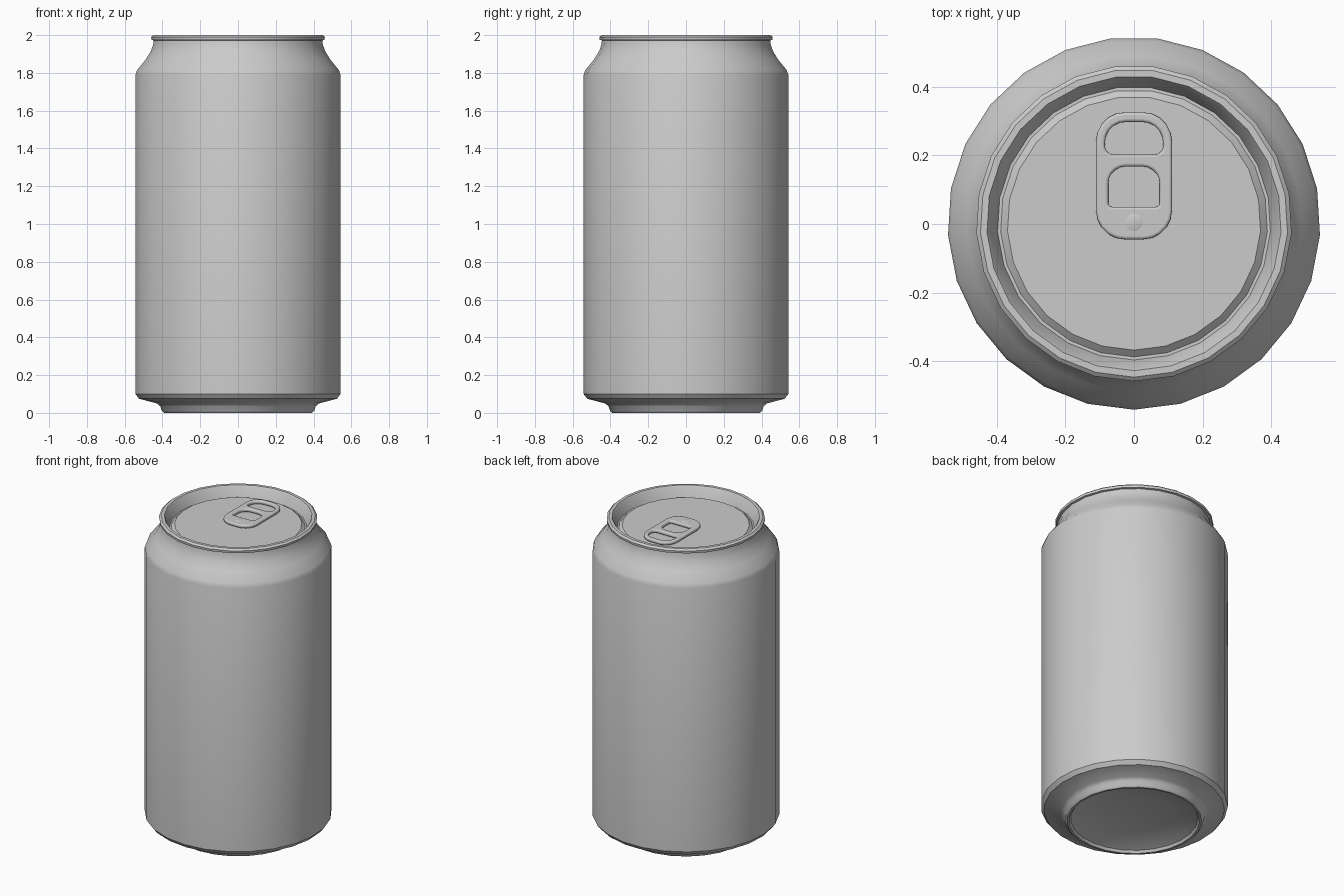
import bpy, bmesh
from math import pi, sin, cos, radians

if "Cube" in bpy.data.objects:
    bpy.data.objects.remove(bpy.data.objects["Cube"])


def finish(ob, angle):
    bpy.ops.object.select_all(action='DESELECT')
    bpy.context.view_layer.objects.active = ob
    ob.select_set(True)
    bpy.ops.object.shade_smooth_by_angle(angle=radians(angle))


def lathe(name, profile, sides=25, angle=35, y=0.0):
    """Revolve (radius, z) points about z, with one vertex facing the front."""
    bm = bmesh.new()
    rings = []
    for r, z in profile:
        count = 1 if r == 0 else sides
        rings.append([bm.verts.new((r * cos(2 * pi * i / sides - pi / 2),
                                    y + r * sin(2 * pi * i / sides - pi / 2), z))
                      for i in range(count)])
    for a, b in zip(rings, rings[1:]):
        for i in range(sides):
            j = (i + 1) % sides
            quad = [a[i % len(a)], a[j % len(a)], b[j % len(b)], b[i % len(b)]]
            bm.faces.new(list(dict.fromkeys(quad)))
    bmesh.ops.recalc_face_normals(bm, faces=bm.faces)
    mesh = bpy.data.meshes.new(name)
    bm.to_mesh(mesh)
    bm.free()
    ob = bpy.data.objects.new(name, mesh)
    bpy.context.collection.objects.link(ob)
    finish(ob, angle)
    return ob


def rounded(x, y0, y1, r_low, r_high, steps=5):
    """Outline of a rectangle with separate lower and upper corner radii."""
    corners = [(x - r_low, y0 + r_low, r_low, -90), (x - r_high, y1 - r_high, r_high, 0),
               (r_high - x, y1 - r_high, r_high, 90), (r_low - x, y0 + r_low, r_low, 180)]
    return [(cx + r * cos(radians(a + 90 * k / steps)), cy + r * sin(radians(a + 90 * k / steps)))
            for cx, cy, r, a in corners for k in range(steps + 1)]


# Can shell: domed base, foot, wall, neck
lathe("can_body", [
    (0, 0.065), (0.19, 0.055), (0.31, 0.035), (0.37, 0.015), (0.38, 0),
    (0.392, 0), (0.405, 0.012), (0.412, 0.035), (0.43, 0.05), (0.525, 0.075), (0.544, 0.1),
    (0.544, 1.79), (0.535, 1.815), (0.49, 1.87), (0.462, 1.915), (0.45, 1.95), (0.447, 1.975),
], y=0.002)

# Lid: rolled rim, inner wall, groove and raised panel
lathe("can_lid", [
    (0.447, 1.972), (0.459, 1.975), (0.461, 1.99), (0.449, 2.0), (0.43, 2.0),
    (0.423, 1.99), (0.399, 1.93), (0.39, 1.93), (0.37, 1.948), (0, 1.948),
], y=0.002)

# Pull tab: filled outline with two finger holes and rounded edges
bevel = 0.008
curve = bpy.data.curves.new("pull_tab", 'CURVE')
curve.dimensions = '2D'
curve.fill_mode = 'BOTH'
curve.extrude = 0.003
curve.bevel_depth = bevel
curve.bevel_resolution = 2
curve.offset = -bevel
for outline in (rounded(0.111, -0.045, 0.326, 0.085, 0.085),
                rounded(0.085, 0.203, 0.298, 0.025, 0.06),
                rounded(0.075, 0.05, 0.168, 0.012, 0.05)):
    spline = curve.splines.new('POLY')
    spline.points.add(len(outline) - 1)
    for p, (x, y) in zip(spline.points, outline):
        p.co = (x, y, 0, 1)
    spline.use_cyclic_u = True
tab = bpy.data.objects.new("pull_tab", curve)
bpy.context.collection.objects.link(tab)
tab.location.z = 1.961
bpy.context.view_layer.objects.active = tab
tab.select_set(True)
bpy.ops.object.select_all(action='DESELECT')
tab.select_set(True)
bpy.ops.object.convert(target='MESH')
finish(bpy.context.view_layer.objects.active, 40)

# Rivet holding the tab to the lid
lathe("tab_rivet", [(0.028, 1.945), (0.028, 1.971), (0.02, 1.974), (0, 1.975)],
      sides=16, y=0.005)
